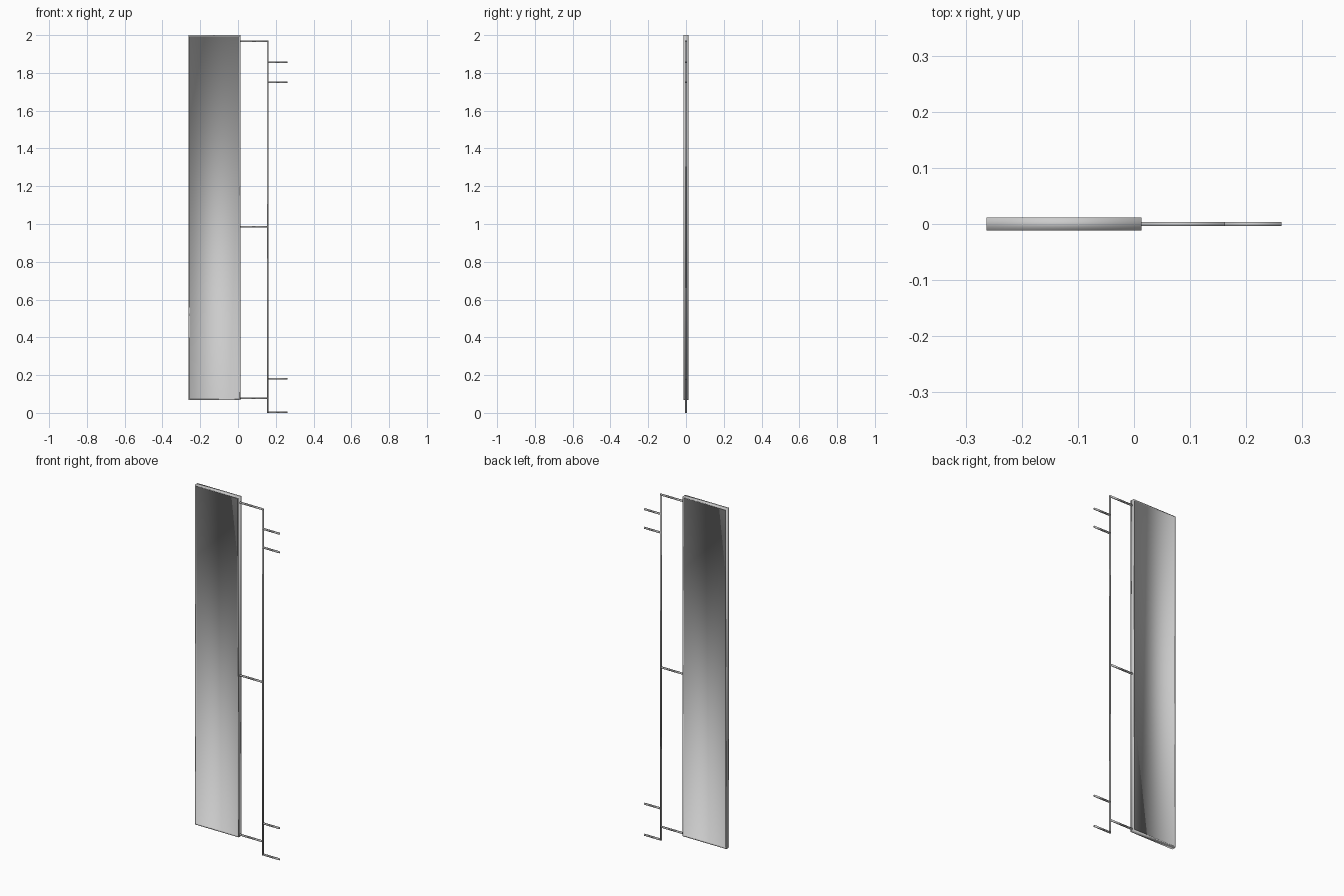
import bpy
import bmesh

if "Cube" in bpy.data.objects:
    bpy.data.objects.remove(bpy.data.objects["Cube"])

T = 0.008  # rod thickness


def box(name, x0, x1, y0, y1, z0, z1):
    bpy.ops.mesh.primitive_cube_add(
        size=1, location=((x0 + x1) / 2, (y0 + y1) / 2, (z0 + z1) / 2))
    ob = bpy.context.object
    ob.name = name
    ob.scale = (x1 - x0, y1 - y0, z1 - z0)
    bpy.ops.object.transform_apply(location=False, rotation=False, scale=True)
    bpy.ops.object.shade_smooth()
    return ob


def arm(name, x0, x1, z):
    return box(name, x0, x1, -T / 2, T / 2, z - T / 2, z + T / 2)


# Tall sign board: thin raised rim around a sunken face on front and back
panel = box("sign_panel", -0.263, 0.013, -0.012, 0.012, 0.067, 2.0)
bm = bmesh.new()
bm.from_mesh(panel.data)
bm.normal_update()
faces = [f for f in bm.faces if abs(f.normal.y) > 0.9]
bmesh.ops.inset_individual(bm, faces=faces, thickness=0.009, depth=0)
bmesh.ops.inset_individual(bm, faces=faces, thickness=0.0002, depth=-0.005)
for f in bm.faces:
    f.smooth = True
bm.to_mesh(panel.data)
bm.free()

# Upright that carries the board
box("upright_rod", 0.154, 0.162, -T / 2, T / 2, 0.0, 1.966)

# Arms from the upright to the board; the top one caps the upright
for i, (z, x1) in enumerate(((0.078, 0.155), (0.985, 0.155), (1.968, 0.162))):
    arm(f"panel_arm_{i + 1}", 0.011, x1, z)

# Arms from the upright to the wall
for i, z in enumerate((0.004, 0.181, 1.751, 1.857)):
    arm(f"wall_arm_{i + 1}", 0.161, 0.263, z)
